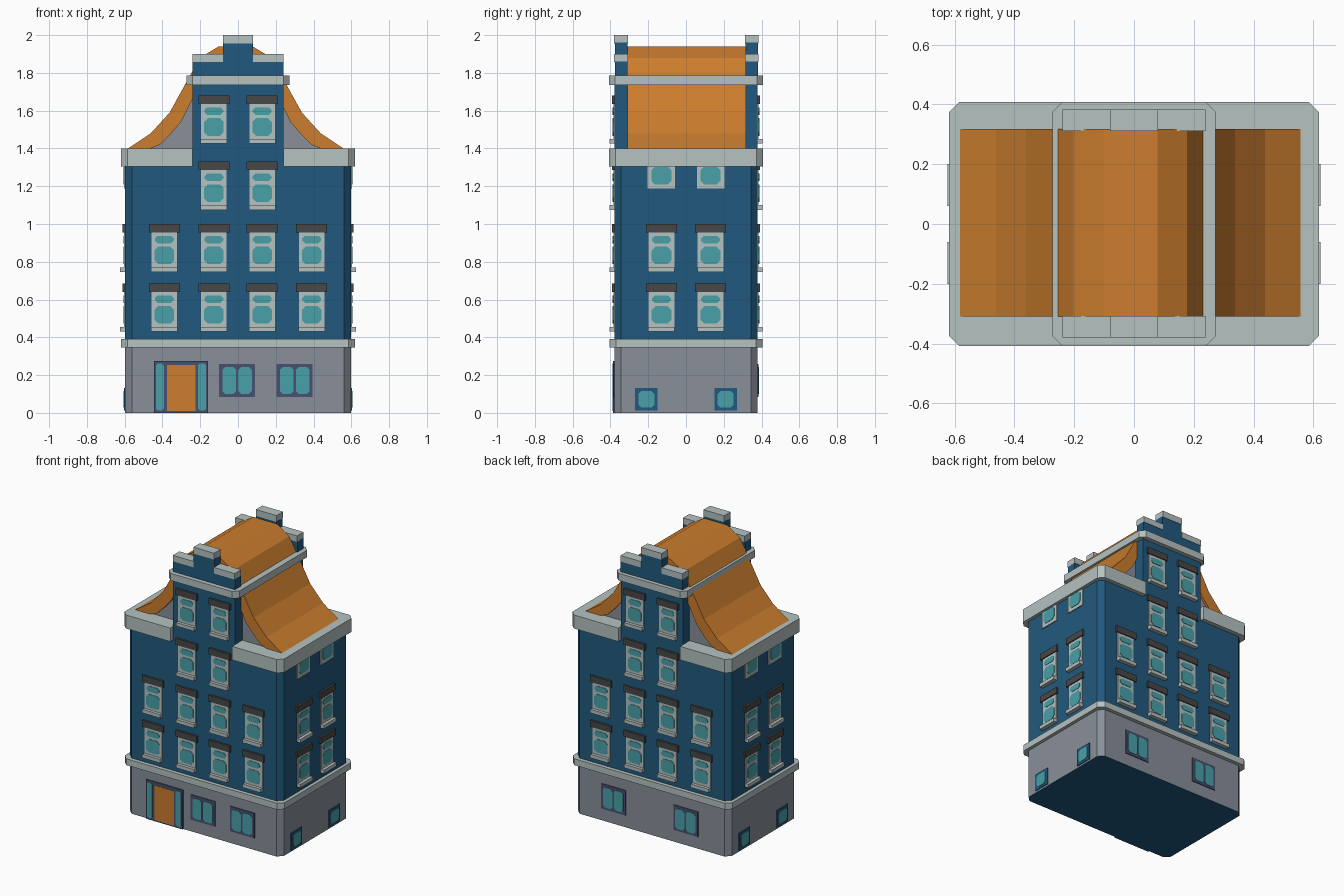
import bpy, bmesh, math
from mathutils import Matrix, Vector

if "Cube" in bpy.data.objects:
    bpy.data.objects.remove(bpy.data.objects["Cube"])


def material(name, hexcode):
    lin = []
    for i in (0, 2, 4):
        c = int(hexcode[i:i + 2], 16) / 255
        lin.append(c / 12.92 if c <= 0.04045 else ((c + 0.055) / 1.055) ** 2.4)
    m = bpy.data.materials.new(name)
    m.diffuse_color = (*lin, 1)
    m.use_nodes = True
    m.node_tree.nodes["Principled BSDF"].inputs["Base Color"].default_value = m.diffuse_color
    return m


BLUE = material("blue_wall", "20597d")
GREY = material("grey_stone", "888f9a")
LIGHT = material("light_trim", "b6c2c1")
ORANGE = material("orange_tile", "cb7d2e")
GLASS = material("teal_glass", "49a1a9")
DARK = material("dark_lintel", "474747")
SLATE = material("slate_frame", "4a5070")


class Part:
    """Collects straight prisms into one object."""

    def __init__(self, name, mat):
        self.name, self.mat, self.bm = name, mat, bmesh.new()

    def prism(self, pts, vec):
        bm = self.bm
        a = [bm.verts.new(p) for p in pts]
        b = [bm.verts.new(Vector(p) + Vector(vec)) for p in pts]
        bm.faces.new(a)
        bm.faces.new(b[::-1])
        for i in range(len(a)):
            j = (i + 1) % len(a)
            bm.faces.new((a[i], b[i], b[j], a[j]))

    def slab(self, pts2, z0, z1):
        self.prism([(x, y, z0) for x, y in pts2], (0, 0, z1 - z0))

    def box(self, x0, x1, y0, y1, z0, z1):
        self.slab([(x0, y0), (x1, y0), (x1, y1), (x0, y1)], z0, z1)

    def plate(self, side, u0, u1, z0, z1, depth, cut=0.0):
        """Plate on a facade (0 front, 1 right, 2 back, 3 left), corners cut."""
        off = 0.378 if side % 2 == 0 else 0.597
        uc, zc = (u0 + u1) / 2, (z0 + z1) / 2
        rot = Matrix.Rotation(side * math.pi / 2, 3, 'Z')
        pts = [rot @ Vector((uc + u, -off + 0.01, zc + z))
               for u, z in outline((u1 - u0) / 2, (z1 - z0) / 2, cut)]
        self.prism(pts, rot @ Vector((0, -depth - 0.01, 0)))

    def finish(self):
        bmesh.ops.recalc_face_normals(self.bm, faces=self.bm.faces)
        me = bpy.data.meshes.new(self.name)
        self.bm.to_mesh(me)
        self.bm.free()
        me.materials.append(self.mat)
        ob = bpy.data.objects.new(self.name, me)
        bpy.context.collection.objects.link(ob)
        return ob


def outline(w, h, c):
    """Rectangle of half size w, h with corners cut by c."""
    if not c:
        return [(-w, -h), (w, -h), (w, h), (-w, h)]
    return [(-w + c, -h), (w - c, -h), (w, -h + c), (w, h - c),
            (w - c, h), (-w + c, h), (-w, h - c), (-w, -h + c)]


# ground floor, with a blue underside
p = Part("ground_floor", GREY)
p.slab(outline(0.597, 0.378, 0.035), 0, 0.35)
base = p.finish()
base.data.materials.append(BLUE)
for f in base.data.polygons:
    if f.normal.z < -0.9:
        f.material_index = 1

# upper walls and the raised middle block
p = Part("upper_walls", BLUE)
p.slab(outline(0.597, 0.378, 0.035), 0.35, 1.32)
p.finish()
p = Part("gable_block", BLUE)
p.box(-0.24, 0.24, -0.378, 0.378, 1.32, 1.74)
p.finish()

# bands
p = Part("lower_band", LIGHT)
p.slab(outline(0.62, 0.405, 0.035), 0.345, 0.39)
p.finish()
p = Part("upper_band", LIGHT)
p.slab(outline(0.273, 0.408, 0.033), 1.735, 1.785)
p.finish()

# main cornice, split by the gable
p = Part("cornice", LIGHT)
for s in (-1, 1):
    p.slab([(s * x, y) for x, y in ((0.24, -0.408), (0.585, -0.408), (0.62, -0.373),
                                    (0.62, 0.373), (0.585, 0.408), (0.24, 0.408))],
           1.305, 1.40)
p.finish()

# stepped gable tops with caps, front and back
p, c = Part("gable_steps", BLUE), Part("gable_caps", LIGHT)
for y0, y1 in ((-0.38, -0.308), (0.312, 0.384)):
    p.box(-0.24, 0.24, y0 + 0.003, y1 - 0.003, 1.78, 1.86)
    p.box(-0.08, 0.08, y0 + 0.003, y1 - 0.003, 1.86, 1.96)
    for s in (-1, 1):
        c.box(min(s * 0.08, s * 0.24), max(s * 0.08, s * 0.24), y0, y1, 1.858, 1.90)
    c.box(-0.08, 0.08, y0, y1, 1.955, 2.0)
p.finish()
c.finish()

# flared roof shell and its recessed end walls
RX = -0.012
outer = [(0.57, 1.40), (0.45, 1.48), (0.35, 1.59), (0.19, 1.88), (0.09, 1.94)]
inner = [(0.45, 1.40), (0.40, 1.42), (0.35, 1.47), (0.29, 1.54), (0.23, 1.66), (0.10, 1.86)]


def arch(half, y):
    return ([(RX - x, y, z) for x, z in half] +
            [(RX + x, y, z) for x, z in reversed(half)])


p = Part("roof", ORANGE)
p.prism(arch(outer, -0.31) + arch(inner, -0.31)[::-1], (0, 0.628, 0))
p.finish()
p = Part("roof_end_walls", GREY)
p.prism(arch(inner, -0.295), (0, 0.598, 0))
p.finish()

# sash windows on all four sides
frames, panes = Part("window_frames", LIGHT), Part("window_glass", GLASS)
sills, lintels = Part("window_sills", LIGHT), Part("window_lintels", DARK)


def sash(side, u, z):
    frames.plate(side, u - 0.068, u + 0.068, z, z + 0.21, 0.007)
    panes.plate(side, u - 0.052, u + 0.052, z + 0.042, z + 0.135, 0.010, 0.02)
    panes.plate(side, u - 0.05, u + 0.05, z + 0.153, z + 0.192, 0.010, 0.014)
    sills.plate(side, u - 0.07, u + 0.07, z, z + 0.025, 0.028)
    lintels.plate(side, u - 0.082, u + 0.082, z + 0.21, z + 0.255, 0.014)


for side in (0, 2):
    for z, us in ((0.43, (-0.39, -0.128, 0.128, 0.39)), (0.745, (-0.39, -0.128, 0.128, 0.39)),
                  (1.075, (-0.128, 0.128)), (1.425, (-0.128, 0.128))):
        for u in us:
            sash(side, u, z)
for side in (1, 3):
    for u in (-0.13, 0.13):
        sash(side, u, 0.43)
        sash(side, u, 0.745)
        # short attic windows under the cornice
        frames.plate(side, u - 0.073, u + 0.073, 1.187, 1.31, 0.007)
        panes.plate(side, u - 0.053, u + 0.053, 1.21, 1.302, 0.010, 0.018)

# ground floor windows
surrounds, cellar = Part("ground_window_frames", SLATE), Part("cellar_window_frames", BLUE)
for side, u in ((0, -0.005), (0, 0.30), (2, -0.295), (2, 0.265)):
    surrounds.plate(side, u - 0.095, u + 0.095, 0.085, 0.26, 0.006)
    for s in (-1, 1):
        panes.plate(side, u + s * 0.042 - 0.036, u + s * 0.042 + 0.036, 0.1, 0.243, 0.009, 0.015)
for side in (1, 3):
    for u in (-0.21, 0.21):
        cellar.plate(side, u - 0.06, u + 0.06, 0.013, 0.132, 0.006)
        panes.plate(side, u - 0.042, u + 0.042, 0.028, 0.116, 0.009, 0.015)

# front door with side lights
door = Part("door", ORANGE)
surrounds.plate(0, -0.445, -0.16, 0, 0.275, 0.009)
door.plate(0, -0.377, -0.225, 0.01, 0.253, 0.012)
for u in (-0.414, -0.19):
    panes.plate(0, u - 0.021, u + 0.021, 0.013, 0.262, 0.012, 0.01)

for part in (frames, panes, sills, lintels, surrounds, cellar, door):
    part.finish()
